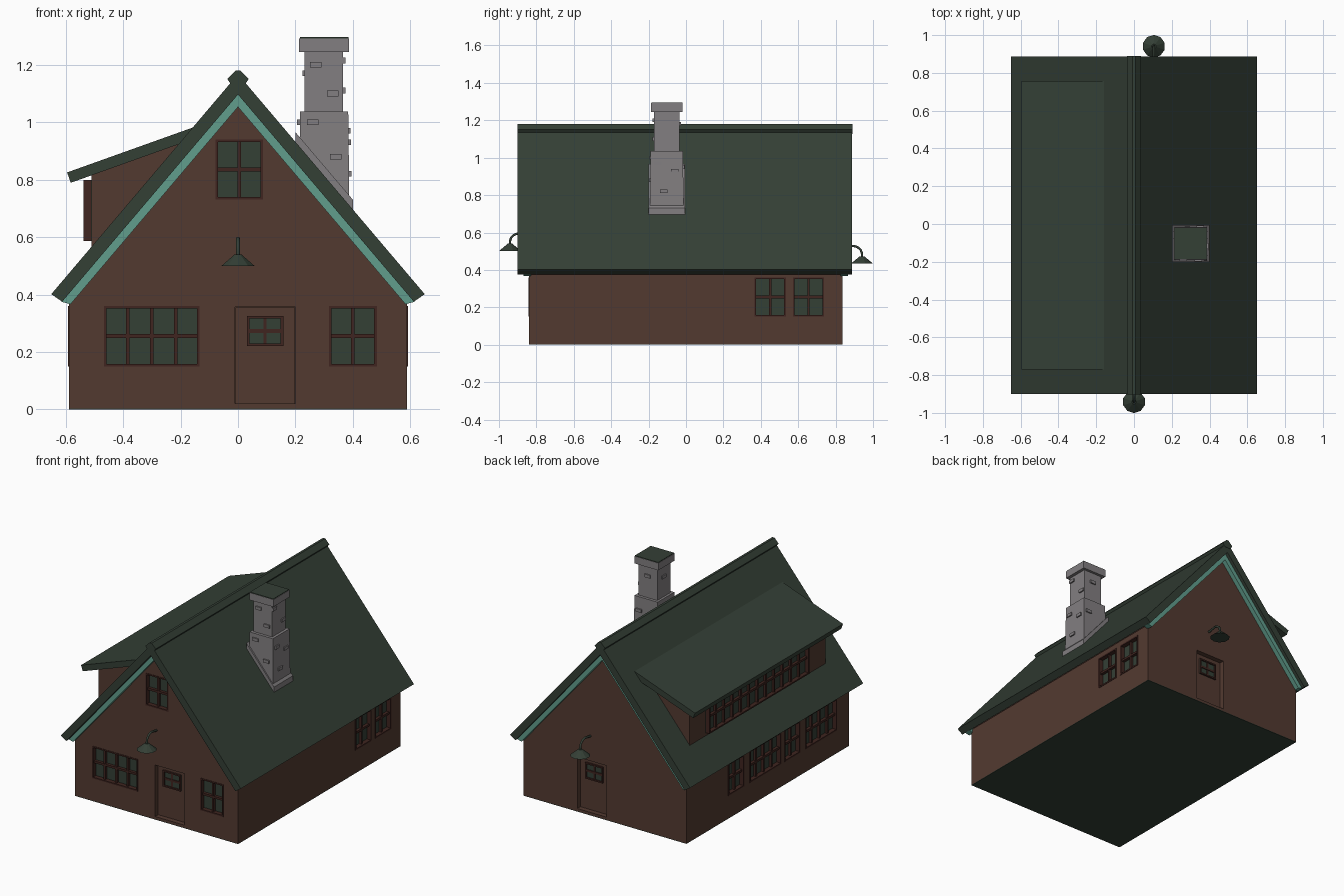
import bpy, bmesh, math
from mathutils import Matrix, Vector

if "Cube" in bpy.data.objects:
    bpy.data.objects.remove(bpy.data.objects["Cube"])


def material(name, rgb):
    m = bpy.data.materials.new(name)
    m.diffuse_color = (*rgb, 1)
    m.use_nodes = True
    m.node_tree.nodes["Principled BSDF"].inputs["Base Color"].default_value = m.diffuse_color
    return m


GREEN = material("dark green", (0.034, 0.050, 0.036))
BROWN = material("wall brown", (0.086, 0.042, 0.030))
FRAME = material("frame red brown", (0.050, 0.018, 0.014))
TEAL = material("trim teal", (0.120, 0.340, 0.265))
STONE = material("chimney grey", (0.225, 0.212, 0.219))


def add_object(name, bm, mats):
    bmesh.ops.recalc_face_normals(bm, faces=bm.faces)
    me = bpy.data.meshes.new(name)
    bm.to_mesh(me)
    bm.free()
    ob = bpy.data.objects.new(name, me)
    bpy.context.collection.objects.link(ob)
    for m in mats:
        me.materials.append(m)
    return ob


def add_box(bm, lo, hi, matrix=Matrix(), index=0, taper=1.0):
    c = (Vector(lo) + Vector(hi)) / 2
    s = Vector(hi) - Vector(lo)
    vs = bmesh.ops.create_cube(bm, size=1)["verts"]
    for v in vs:
        k = taper if v.co.z > 0 else 1
        v.co = matrix @ (c + Vector((v.co.x * s.x * k, v.co.y * s.y * k, v.co.z * s.z)))
    for f in {f for v in vs for f in v.link_faces}:
        f.material_index = index


def box(name, lo, hi, mat, taper=1.0):
    bm = bmesh.new()
    add_box(bm, lo, hi, taper=taper)
    return add_object(name, bm, [mat])


def prism(name, pts, y0, y1, mat):
    """Extrude an x-z profile along y."""
    bm = bmesh.new()
    face = bm.faces.new([bm.verts.new((x, y0, z)) for x, z in pts])
    new = bmesh.ops.extrude_face_region(bm, geom=[face])["geom"]
    bmesh.ops.translate(bm, vec=(0, y1 - y0, 0), verts=[v for v in new if isinstance(v, bmesh.types.BMVert)])
    return add_object(name, bm, [mat])


def mirrored(pts):
    """Right half, from top to bottom, completed with its left half."""
    return pts + [(-x, z) for x, z in reversed(pts) if x]


S = 1.178                                   # main roof slope
WX, WY0, WY1 = 0.589, -0.84, 0.836          # wall faces

# Main body, floor and roof
walls = prism("walls", mirrored([(0, 1.085), (WX, 1.085 - S * WX), (WX, 0.004)]), WY0, WY1, BROWN)
box("floor_plate", (-WX, WY0, 0), (WX, WY1, 0.004), GREEN)


def chevron(top, bottom, out, inn):
    return [(0, top), (out, top - S * out), (inn, bottom - S * inn), (0, bottom),
            (-inn, bottom - S * inn), (-out, top - S * out)]


prism("main_roof", chevron(1.167, 1.096, 0.65, 0.612), -0.90, 0.887, GREEN)
prism("ridge_cap", mirrored([(0.008, 1.18), (0.037, 1.15), (0.022, 1.128)]), -0.902, 0.889, GREEN)
for side, y0, y1 in (("front", WY0 - 0.03, WY0 + 0.01), ("back", WY1 - 0.01, WY1 + 0.03)):
    prism(side + "_gable_trim", chevron(1.098, 1.053, 0.614, 0.583), y0, y1, TEAL)

# Shed dormer on the left slope
prism("dormer_walls", [(-0.51, 0.53), (-0.51, 0.825), (-0.2, 0.93), (-0.2, 0.89)], -0.71, 0.69, BROWN)
prism("dormer_roof", [(-0.13, 0.991), (-0.595, 0.825), (-0.582, 0.789), (-0.12, 0.954)], -0.77, 0.757, GREEN)

cutter_bm = bmesh.new()


def facing(normal, centre):
    """Local x along the wall, y up, z outwards."""
    n, up = Vector(normal), Vector((0, 0, 1))
    u = up.cross(n)
    return Matrix.Translation(centre) @ Matrix((u, up, n)).transposed().to_4x4()


def window(name, normal, centre, w, h, cols, rows, depth=0.03, cut=True):
    m = facing(normal, centre)
    bm = bmesh.new()
    a, b, t = w / 2, h / 2, 0.009
    add_box(bm, (-a, -b, -depth), (a, b, -depth + 0.004), m, 1)
    for s in (-1, 1):
        x, y = sorted((s * a, s * (a - t))), sorted((s * b, s * (b - t)))
        add_box(bm, (x[0], -b, -depth), (x[1], b, 0.003), m)
        add_box(bm, (-a + t, y[0], -depth), (a - t, y[1], 0.003), m)
    front = -0.3 * depth
    for i in range(1, cols):
        x = -a + w * i / cols
        add_box(bm, (x - 0.006, -b + t, -depth), (x + 0.006, b - t, front), m)
    for j in range(1, rows):
        y = -b + h * j / rows
        add_box(bm, (-a + t, y - 0.007, -depth), (a - t, y + 0.007, front + 0.002), m)
    if cut:
        add_box(cutter_bm, (-a, -b, -depth), (a, b, 0.05), m)
    return add_object(name, bm, [FRAME, GREEN])


FRONT, BACK, RIGHT, LEFT = (0, -1, 0), (0, 1, 0), (1, 0, 0), (-1, 0, 0)

# Windows: wall by wall
for name, x, z, cols in (("front_wide", -0.30, 0.255, 4), ("front_small", 0.40, 0.255, 2),
                         ("front_attic", 0.004, 0.835, 2)):
    window(name + "_window", FRONT, (x, WY0, z), 0.083 * cols, 0.21, cols, 2)
for i, y in enumerate((0.45, 0.655)):
    window(f"right_window_{i + 1}", RIGHT, (WX, y, 0.255), 0.168, 0.21, 2, 2)
for i, (y, cols) in enumerate(((0.325, 2), (0.022, 4), (-0.255, 2), (-0.553, 4))):
    window(f"left_window_{i + 1}", LEFT, (-WX, y, 0.255), 0.081 * cols, 0.21, cols, 2)
window("dormer_window", LEFT, (-0.535, 0.01, 0.692), 1.03, 0.213, 12, 2, depth=0.028, cut=False)

# Recessed doors with small windows
for side, normal, y in (("front", FRONT, WY0), ("back", BACK, WY1)):
    m = facing(normal, (0.095, y, 0.188))
    add_box(cutter_bm, (-0.105, -0.168, -0.04), (0.105, 0.168, 0.05), m)
    bm = bmesh.new()
    add_box(bm, (-0.104, -0.167, -0.045), (0.104, 0.167, -0.03), m)
    add_object(side + "_door", bm, [BROWN])
    window(side + "_door_window", normal, (0.094, y - normal[1] * 0.022, 0.273),
           0.127, 0.105, 2, 2, depth=0.01, cut=False)

# Cut the openings into the walls
cutter = add_object("opening_cutter", cutter_bm, [BROWN])
cutter.hide_render = True
mod = walls.modifiers.new("openings", "BOOLEAN")
mod.operation, mod.solver, mod.object = "DIFFERENCE", "EXACT", cutter
bpy.context.view_layer.objects.active = walls
bpy.ops.object.modifier_apply(modifier=mod.name)
bpy.data.objects.remove(cutter)

# Chimney: flashing along the slope, two shafts, cap and loose bricks
prism("chimney_flashing", [(0.2, 0.90), (0.2, 0.965), (0.4, 0.73), (0.4, 0.67)], -0.2, -0.005, STONE)
box("chimney_base", (0.212, -0.193, 0.68), (0.388, -0.012, 1.037), STONE, taper=0.95)
box("chimney_shaft", (0.232, -0.17, 1.03), (0.366, -0.035, 1.25), STONE)
box("chimney_cap", (0.213, -0.187, 1.245), (0.386, -0.018, 1.292), STONE)
box("chimney_top", (0.215, -0.185, 1.29), (0.384, -0.02, 1.296), GREEN)
bm = bmesh.new()
W, H, D = 0.04, 0.02, 0.008
for x, y, z in ((0.366, -0.150, 1.215), (0.366, -0.06, 1.11), (0.384, -0.15, 0.97), (0.385, -0.06, 0.93),
                (0.387, -0.12, 0.82), (0.214, -0.06, 1.0), (0.232, -0.10, 1.17)):
    add_box(bm, (x - D, y - W / 2, z - H / 2), (x + D, y + W / 2, z + H / 2))
for x, y, z in ((0.27, -0.17, 1.20), (0.33, -0.17, 1.10), (0.26, -0.188, 1.0), (0.34, -0.19, 0.88),
                (0.30, -0.035, 1.18), (0.35, -0.015, 0.95)):
    add_box(bm, (x - W / 2, y - D, z - H / 2), (x + W / 2, y + D, z + H / 2))
add_object("chimney_bricks", bm, [STONE])

# Gooseneck lamps over both doors
for side, s, x, wall, z in (("front", -1, 0.0, WY0, 0.50), ("back", 1, 0.105, WY1, 0.433)):
    bm = bmesh.new()
    bmesh.ops.create_cone(bm, cap_ends=True, segments=10, radius1=0.06, radius2=0.012, depth=0.04,
                          matrix=Matrix.Translation((x, s * 0.941, z + 0.02)))
    add_object(side + "_lamp_shade", bm, [GREEN])
    path = [(s * 0.941, z + 0.035)]
    path += [(s * (0.891 + 0.05 * math.cos(a)), z + 0.05 + 0.045 * math.sin(a))
             for a in (i * math.pi / 12 for i in range(7))]
    path.append((wall - s * 0.005, z + 0.085))
    cu = bpy.data.curves.new(side + "_lamp_arm", "CURVE")
    cu.dimensions, cu.bevel_depth, cu.bevel_resolution = "3D", 0.007, 1
    sp = cu.splines.new("POLY")
    sp.points.add(len(path) - 1)
    for p, (py, pz) in zip(sp.points, path):
        p.co = (x, py, pz, 1)
    cu.materials.append(GREEN)
    bpy.context.collection.objects.link(bpy.data.objects.new(side + "_lamp_arm", cu))
